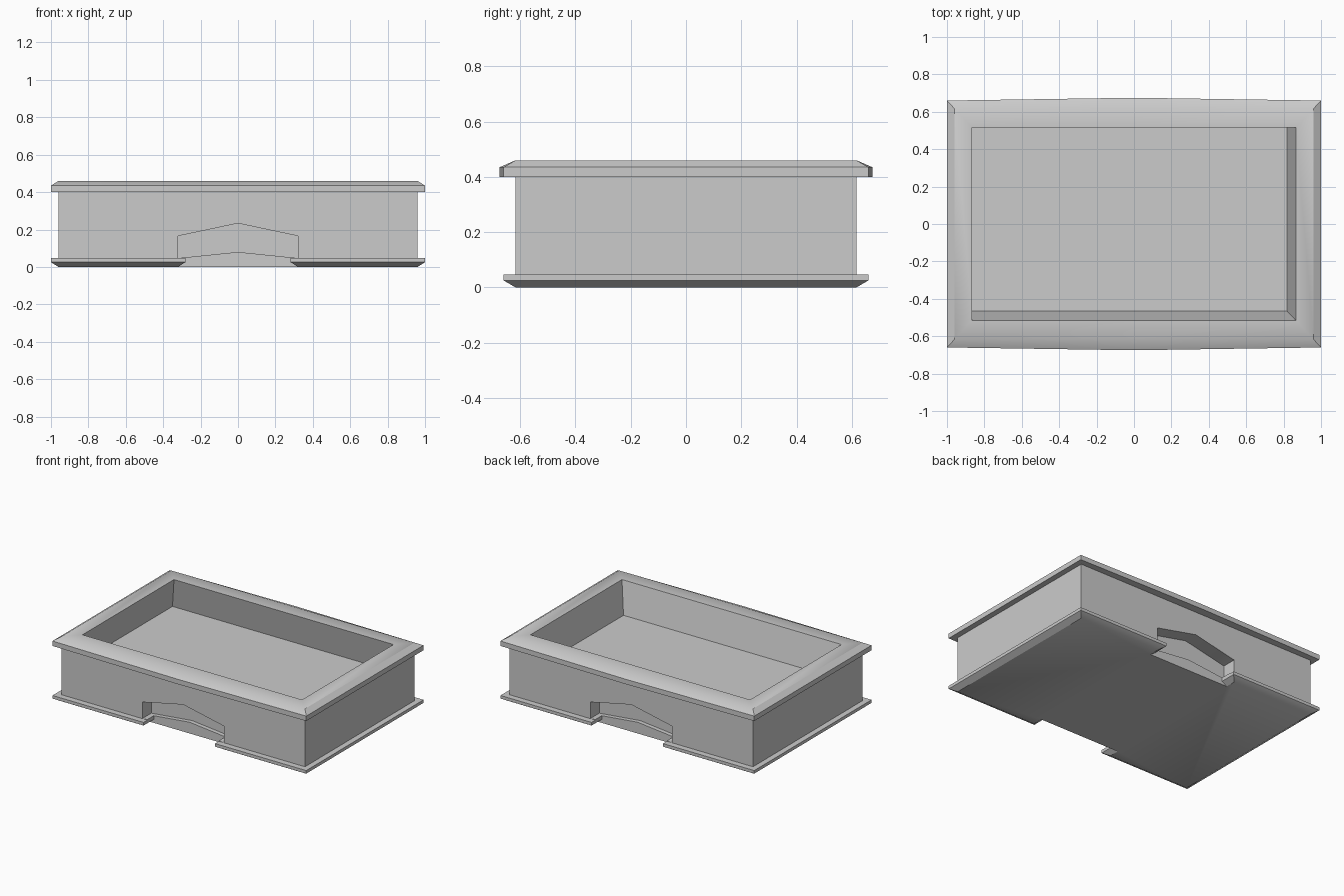
import bpy, bmesh, math

if "Cube" in bpy.data.objects:
    bpy.data.objects.remove(bpy.data.objects["Cube"])

XS = (-1, 0, 1)


def new_object(name, bm):
    bmesh.ops.recalc_face_normals(bm, faces=bm.faces)
    mesh = bpy.data.meshes.new(name)
    bm.to_mesh(mesh)
    bm.free()
    obj = bpy.data.objects.new(name, mesh)
    bpy.context.collection.objects.link(obj)
    return obj


def loop(hx, hy, z, bulge=0.0, dx=0.0, dy=0.0):
    """Rectangle, optionally shifted, with front and back edges bowed outwards."""
    b = lambda t: bulge * (1 - abs(t))
    front = [(t * hx + dx, -hy - b(t) + dy, z) for t in XS]
    back = [(t * hx + dx, hy + b(t) + dy, z) for t in reversed(XS)]
    return front + back


def loft(name, loops):
    bm = bmesh.new()
    rings = [[bm.verts.new(p) for p in l] for l in loops]
    for a, b in zip(rings, rings[1:]):
        n = len(a)
        for i in range(n):
            j = (i + 1) % n
            bm.faces.new((a[i], a[j], b[j], b[i]))
    bm.faces.new(rings[0])
    bm.faces.new(rings[-1])
    return new_object(name, bm)


def prism(name, half_profile, y0, y1):
    """Extrude a profile mirrored in x between two depths."""
    pts = half_profile + [(-x, z) for x, z in reversed(half_profile) if x]
    bm = bmesh.new()
    a = [bm.verts.new((x, y0, z)) for x, z in pts]
    b = [bm.verts.new((x, y1, z)) for x, z in pts]
    n = len(pts)
    bm.faces.new(a)
    bm.faces.new(b)
    for i in range(n):
        j = (i + 1) % n
        bm.faces.new((a[i], a[j], b[j], b[i]))
    return new_object(name, bm)


# Tray shell: chamfered base lip, straight wall, bowed rim, slanted well
tray = loft("tray", [
    loop(0.96, 0.617, 0), loop(1, 0.66, 0.025), loop(1, 0.66, 0.047),
    loop(0.96, 0.617, 0.047), loop(0.96, 0.617, 0.40),
    loop(1, 0.66, 0.40, 0.015), loop(1, 0.66, 0.435, 0.015),
    loop(0.96, 0.617, 0.46), loop(0.865, 0.515, 0.46),
    loop(0.865, 0.515, 0.237, dx=-0.047, dy=0.05),
])

# Arched finger recesses, front and back, with a notch through the base lip
arch = [(0, 0.08), (0.322, 0.047), (0.322, 0.165), (0, 0.233)]
notch = [(0.33, -0.01), (0.32, 0), (0.282, 0.025), (0.282, 0.052), (0, 0.10)]
for side, s in (("front", -1), ("back", 1)):
    for part, profile, depth in (("arch", arch, 0.515), ("notch", notch, 0.545)):
        cutter = prism(f"{side}_{part}_cutter", profile, s * depth, s * 0.75)
        cutter.hide_render = True
        cutter.hide_set(True)
        mod = tray.modifiers.new(cutter.name, 'BOOLEAN')
        mod.operation = 'DIFFERENCE'
        mod.solver = 'EXACT'
        mod.object = cutter

bpy.context.view_layer.objects.active = tray
tray.select_set(True)
for mod in list(tray.modifiers):
    bpy.ops.object.modifier_apply(modifier=mod.name)
bpy.ops.object.shade_smooth_by_angle(angle=math.radians(31))
